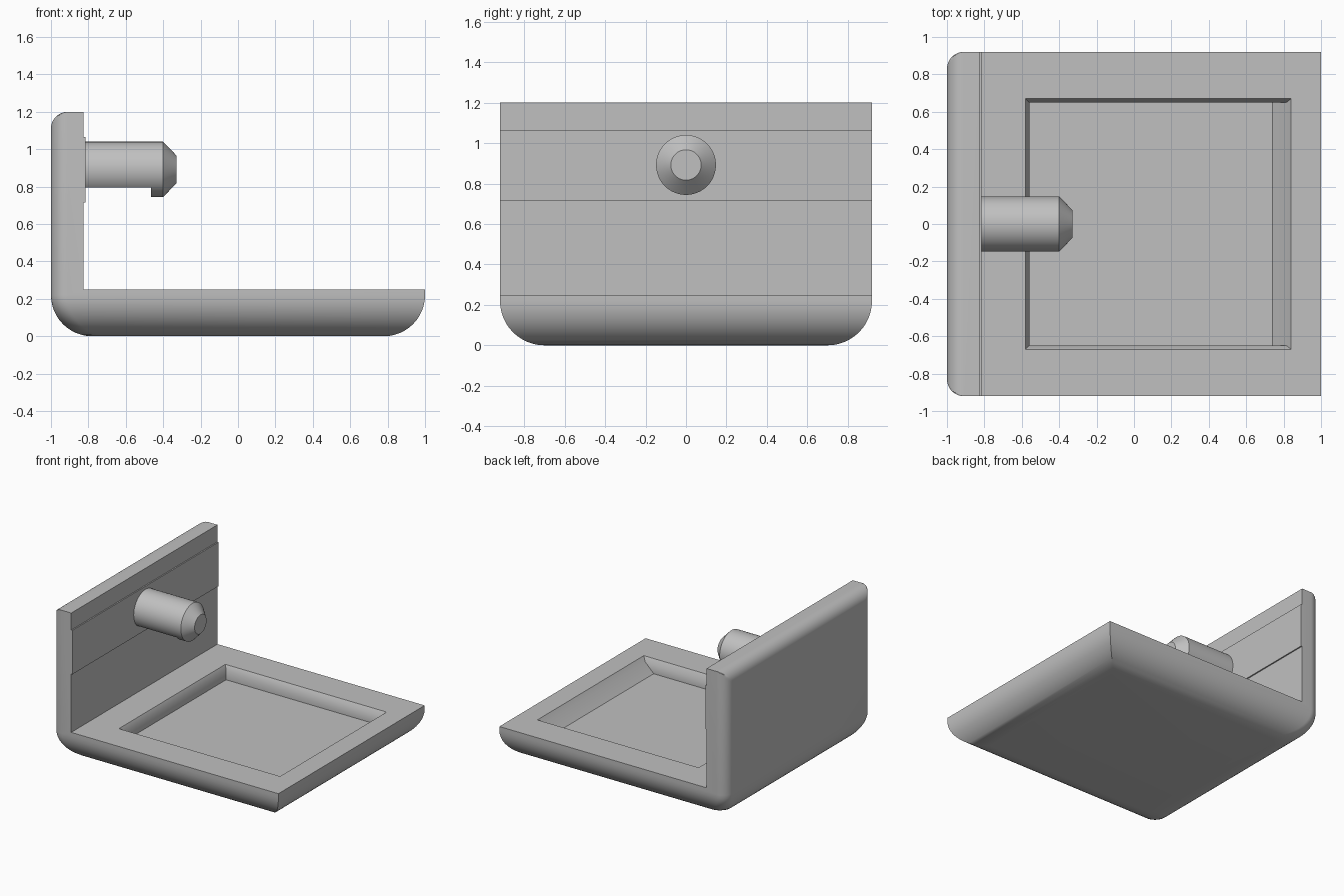
import bpy, bmesh
from math import sin, cos, pi

cube = bpy.data.objects.get("Cube")
if cube:
    bpy.data.objects.remove(cube)

GREY = (0.53, 0.53, 0.53, 1)
grey = bpy.data.materials.new("plain grey")
grey.use_nodes = True
grey.diffuse_color = GREY
grey.node_tree.nodes["Principled BSDF"].inputs["Base Color"].default_value = GREY


def finish(name, bm):
    """Turn a bmesh into a named object with the material."""
    bmesh.ops.recalc_face_normals(bm, faces=bm.faces)
    mesh = bpy.data.meshes.new(name)
    bm.to_mesh(mesh)
    bm.free()
    mesh.materials.append(grey)
    obj = bpy.data.objects.new(name, mesh)
    bpy.context.collection.objects.link(obj)
    return obj


def loft(name, rings):
    """Skin a stack of equal-length closed rings and cap both ends."""
    bm = bmesh.new()
    rows = [[bm.verts.new(p) for p in ring] for ring in rings]
    n = len(rows[0])
    for a, b in zip(rows, rows[1:]):
        for i in range(n):
            j = (i + 1) % n
            bm.faces.new((a[i], a[j], b[j], b[i]))
    bm.faces.new(rows[0][::-1])
    bm.faces.new(rows[-1])
    return finish(name, bm)


def rect(x0, x1, y, z):
    return [(x0, -y, z), (x1, -y, z), (x1, y, z), (x0, y, z)]


def box(name, x0, x1, y, z0, z1):
    return loft(name, [rect(x0, x1, y, z0), rect(x0, x1, y, z1)])


def cut(obj, cutter):
    """Subtract the cutter and throw it away."""
    mod = obj.modifiers.new("cut", 'BOOLEAN')
    mod.operation = 'DIFFERENCE'
    mod.solver = 'EXACT'
    mod.object = cutter
    bpy.context.view_layer.objects.active = obj
    bpy.ops.object.modifier_apply(modifier=mod.name)
    bpy.data.objects.remove(cutter)


def smooth(obj):
    bpy.ops.object.select_all(action='DESELECT')
    obj.select_set(True)
    bpy.context.view_layer.objects.active = obj
    bpy.ops.object.shade_smooth_by_angle()


# Bracket body: rounded underside, rounded back edges, L-shaped side profile
HALF_Y, HEIGHT, FOOT_R, EDGE_R, STEPS = 0.92, 1.2, 0.22, 0.09, 12


def section(z, inset, x_min):
    """Plan outline, square at the +x end and rounded at the -x end."""
    x1, y = 1 - inset, HALF_Y - inset
    arc = [i * pi / 2 / STEPS for i in range(STEPS + 1)]
    corner = [(max(x_min, -x1 + EDGE_R * (1 - sin(t))), y - EDGE_R * (1 - cos(t)))
              for t in arc]
    pts = [(x1, -y), (x1, y)] + corner + [(x, -v) for x, v in reversed(corner)]
    return [(px, py, z) for px, py in pts]


rings = []
for i in range(STEPS + 1):
    t = i * pi / 2 / STEPS
    rings.append(section(FOOT_R * (1 - cos(t)), FOOT_R * (1 - sin(t)), -1))
for i in range(STEPS + 1):
    t = i * pi / 2 / STEPS
    rings.append(section(HEIGHT - EDGE_R * (1 - sin(t)), 0, -1 + EDGE_R * (1 - cos(t))))
body = loft("bracket_body", rings)
cut(body, box("open_space", -0.825, 1.3, 1.2, 0.25, 1.4))

# Recess in the base, chamfered at the rim and ramped at the +x end
cut(body, loft("recess", [rect(-0.56, 0.74, 0.65, 0.14), rect(-0.56, 0.815, 0.65, 0.215),
                          rect(-0.58, 0.84, 0.67, 0.25), rect(-0.58, 0.84, 0.67, 0.35)]))
smooth(body)

# Raised band across the inside of the upright wall
box("wall_band", -0.84, -0.815, HALF_Y, 0.715, 1.065)

# Locking pin: round shank with tapered nose and a flat underneath behind the catch
PIN_Z, SIDES = 0.892, 64
pin = loft("locking_pin", [
    [(x, r * cos(2 * pi * i / SIDES), PIN_Z + r * sin(2 * pi * i / SIDES))
     for i in range(SIDES)]
    for x, r in ((-0.83, 0.148), (-0.40, 0.148), (-0.33, 0.075))])
cut(pin, box("pin_flat", -0.9, -0.465, 0.3, 0.6, 0.795))
smooth(pin)
